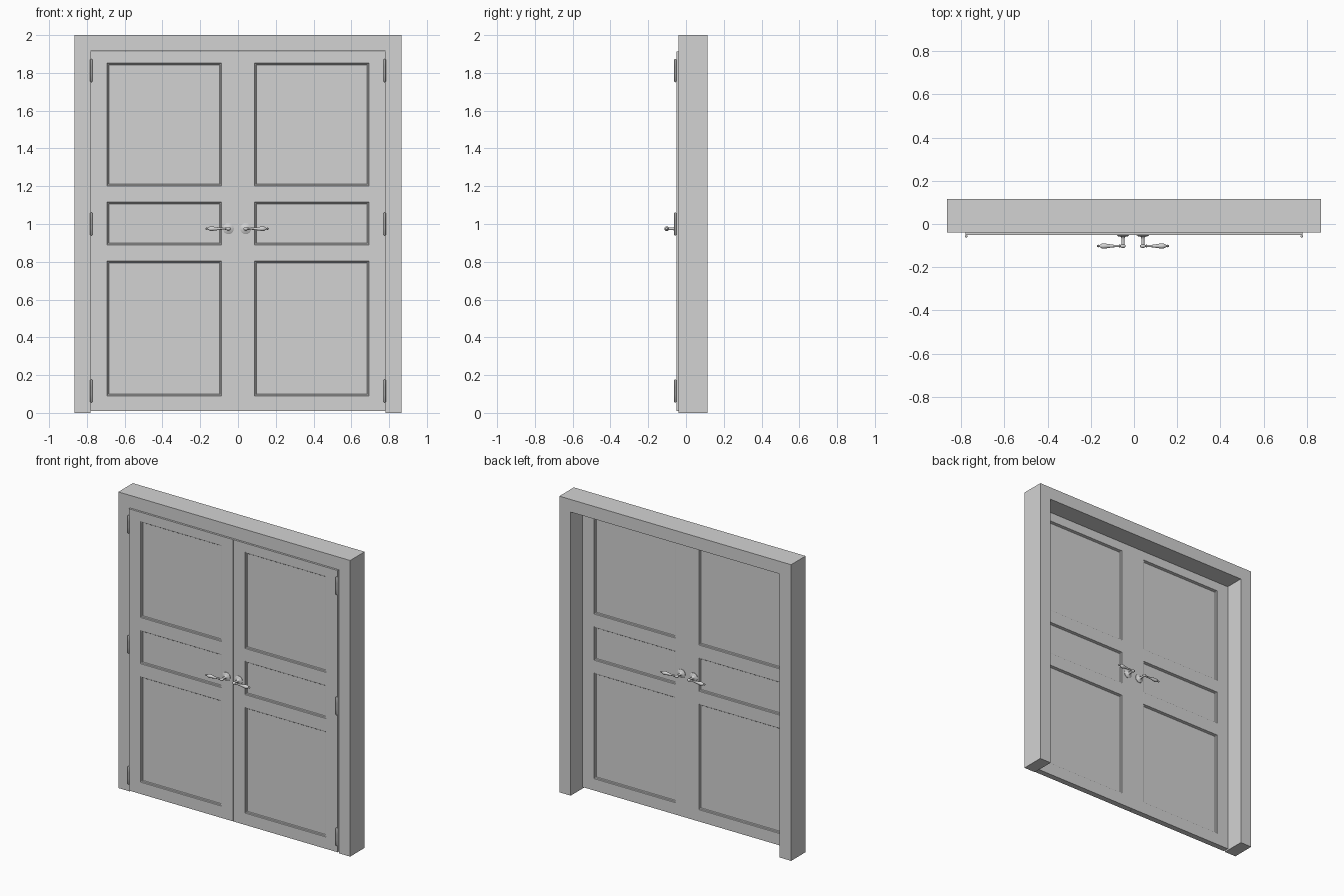
import bpy, bmesh, math
from mathutils import Vector

if "Cube" in bpy.data.objects:
    bpy.data.objects.remove(bpy.data.objects["Cube"])

grey = bpy.data.materials.new("plain_grey")
grey.diffuse_color = (0.65, 0.65, 0.65, 1)
grey.use_nodes = True
grey.node_tree.nodes["Principled BSDF"].inputs["Base Color"].default_value = grey.diffuse_color

FRONT, BACK = -0.050, -0.011      # door leaf faces
HANDLE_Z = 0.975


def finish(name, bm, smooth=False):
    bmesh.ops.recalc_face_normals(bm, faces=bm.faces)
    me = bpy.data.meshes.new(name)
    bm.to_mesh(me)
    bm.free()
    me.materials.append(grey)
    ob = bpy.data.objects.new(name, me)
    bpy.context.collection.objects.link(ob)
    if smooth:
        bpy.ops.object.select_all(action='DESELECT')
        ob.select_set(True)
        bpy.context.view_layer.objects.active = ob
        bpy.ops.object.shade_smooth_by_angle(angle=math.radians(40))
    return ob


def lathe(bm, origin, axis, profile, segs=20):
    """Turn a (distance, radius) profile around an axis."""
    origin, axis = Vector(origin), Vector(axis).normalized()
    u = axis.orthogonal().normalized()
    v = axis.cross(u)
    rings = []
    for d, r in profile:
        c = origin + axis * d
        if r == 0:
            rings.append([bm.verts.new(c)])
        else:
            rings.append([bm.verts.new(c + r * (u * math.cos(a) + v * math.sin(a)))
                          for a in (2 * math.pi * i / segs for i in range(segs))])
    for a, b in zip(rings, rings[1:]):
        for i in range(segs):
            j = (i + 1) % segs
            if len(a) == 1:
                bm.faces.new((a[0], b[i], b[j]))
            elif len(b) == 1:
                bm.faces.new((a[i], a[j], b[0]))
            else:
                bm.faces.new((a[i], a[j], b[j], b[i]))


def door_frame():
    # upside-down U outline, extruded through the wall depth
    o, i, top = 0.866, 0.781, 1.915
    outline = [(-o, 0), (-o, 2), (o, 2), (o, 0), (i, 0), (i, top), (-i, top), (-i, 0)]
    y0, y1 = -0.040, 0.115
    bm = bmesh.new()
    f = [bm.verts.new((x, y0, z)) for x, z in outline]
    b = [bm.verts.new((x, y1, z)) for x, z in outline]
    for k in range(8):
        n = (k + 1) % 8
        bm.faces.new((f[k], f[n], b[n], b[k]))
    for ring in (f, b):     # jambs and header
        for q in ((0, 1, 6, 7), (1, 2, 5, 6), (2, 3, 4, 5)):
            bm.faces.new([ring[n] for n in q])
    finish("door_frame", bm)


def door_leaf(name, side):
    # slab with three recessed panels on both faces
    xs = [side * x for x in (0.001, 0.088, 0.694, 0.780)]
    zs = [0.010, 0.090, 0.804, 0.890, 1.116, 1.202, 1.852, 1.913]
    bm = bmesh.new()
    grid = [[[bm.verts.new((x, y, z)) for z in zs] for x in xs] for y in (FRONT, BACK)]
    panels = []
    nx, nz = len(xs) - 1, len(zs) - 1
    for g in grid:
        for i in range(nx):
            for k in range(nz):
                face = bm.faces.new((g[i][k], g[i + 1][k], g[i + 1][k + 1], g[i][k + 1]))
                if i == 1 and k % 2 == 1:
                    panels.append(face)
    f, b = grid
    for i in range(nx):
        for k in (0, nz):
            bm.faces.new((f[i][k], f[i + 1][k], b[i + 1][k], b[i][k]))
    for k in range(nz):
        for i in (0, nx):
            bm.faces.new((f[i][k], f[i][k + 1], b[i][k + 1], b[i][k]))
    bmesh.ops.recalc_face_normals(bm, faces=bm.faces)
    # moulding: steep lip, gentle slope, then flat panel
    for width, depth in ((0.003, -0.004), (0.008, -0.002), (0.004, -0.004)):
        bmesh.ops.inset_individual(bm, faces=panels, thickness=width, depth=depth)
    finish(name, bm)


ROSE = [(0, 0.0), (0, 0.029), (0.003, 0.029), (0.005, 0.025), (0.007, 0.022),
        (0.008, 0.013), (0.012, 0.009), (0.020, 0.007), (0.046, 0.007), (0.052, 0.0)]
LEVER = [(-0.013, 0), (-0.012, 0.004), (-0.007, 0.008), (0, 0.0095), (0.007, 0.008),
         (0.012, 0.005), (0.016, 0.007), (0.020, 0.005), (0.045, 0.006), (0.075, 0.0105),
         (0.088, 0.0125), (0.098, 0.011), (0.106, 0.006), (0.110, 0.0045),
         (0.115, 0.0065), (0.120, 0.004), (0.122, 0)]


def handle(name, side, y, out):
    bm = bmesh.new()
    x = side * 0.046 - 0.005
    lathe(bm, (x, y, HANDLE_Z), (0, out, 0), ROSE)
    lathe(bm, (x, y + out * 0.052, HANDLE_Z), (side, 0, 0), LEVER)
    finish(name, bm, True)


def hinge(name, side, z):
    # knuckle barrel with small end caps
    bm = bmesh.new()
    h, r = 0.058, 0.006
    lathe(bm, (side * 0.777, FRONT - 0.007, z), (0, 0, 1),
          [(-h - 0.004, 0), (-h - 0.003, r * 0.6), (-h, r), (-h / 3, r), (h / 3, r),
           (h, r), (h + 0.003, r * 0.6), (h + 0.004, 0)], 12)
    finish(name, bm, True)


door_frame()
for label, side in (("left", -1), ("right", 1)):
    door_leaf(label + "_door_leaf", side)
    handle(label + "_front_handle", side, FRONT, -1)
    handle(label + "_back_handle", side, BACK, 1)
    for level, z in (("bottom", 0.116), ("middle", 1.0), ("top", 1.812)):
        hinge(f"{label}_{level}_hinge", side, z)
